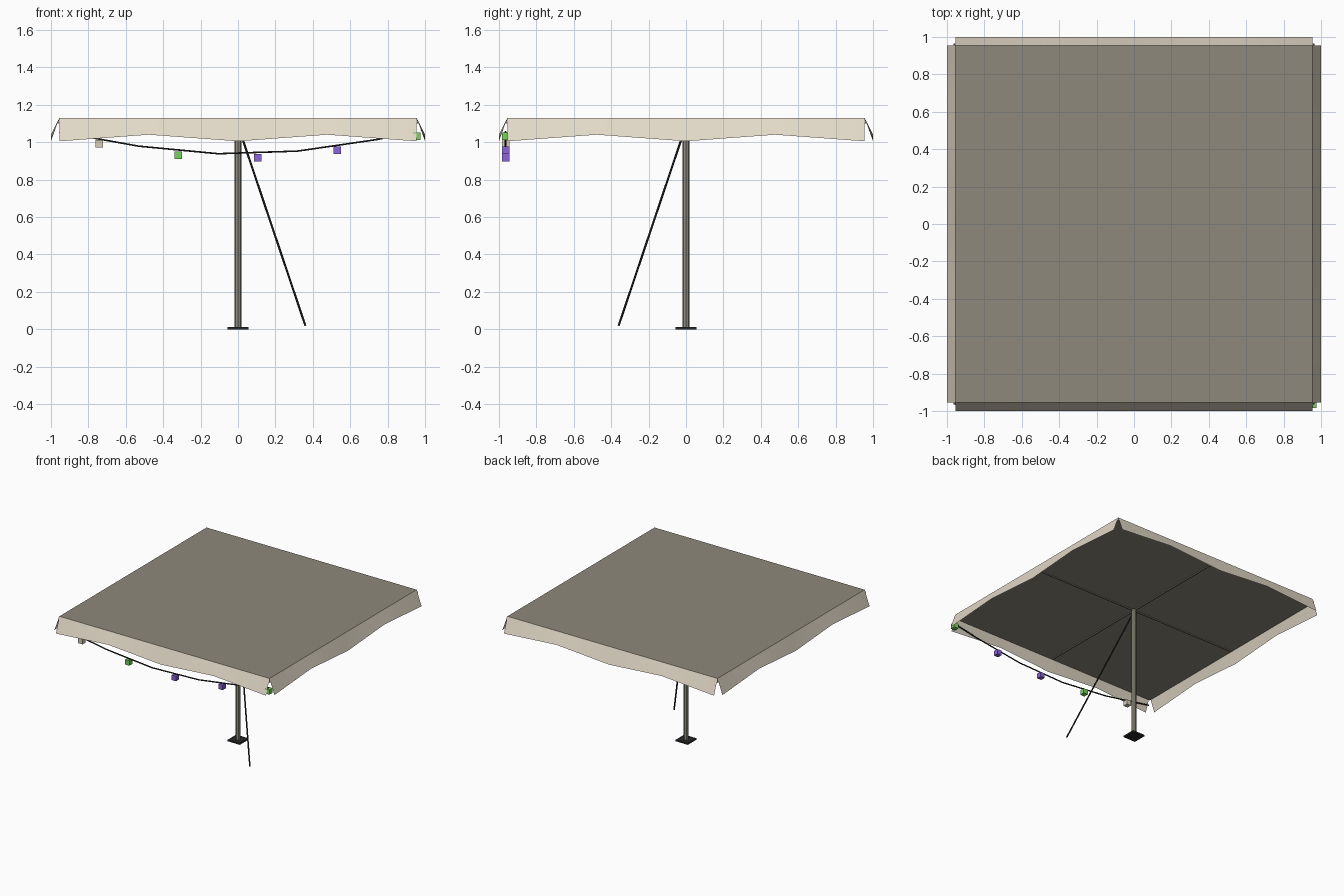
import bpy, bmesh, math
from mathutils import Vector, Matrix

cube = bpy.data.objects.get("Cube")
if cube:
    bpy.data.objects.remove(cube, do_unlink=True)


def material(name, r, g, b):
    def lin(c):
        c /= 255
        return c / 12.92 if c <= 0.04045 else ((c + 0.055) / 1.055) ** 2.4
    mat = bpy.data.materials.new(name)
    mat.use_nodes = True
    colour = (lin(r), lin(g), lin(b), 1)
    mat.diffuse_color = colour
    mat.node_tree.nodes["Principled BSDF"].inputs["Base Color"].default_value = colour
    return mat


ROOF = material("roof_canvas", 141, 136, 123)
CREAM = material("cream_canvas", 227, 218, 200)
POLE = material("pole_grey", 146, 142, 127)
BLACK = material("black", 40, 40, 40)
GREEN = material("lantern_green", 118, 212, 92)
PURPLE = material("lantern_purple", 138, 102, 218)
BEIGE = material("lantern_beige", 215, 205, 185)


def finish(name, bm, mat):
    mesh = bpy.data.meshes.new(name)
    bm.to_mesh(mesh)
    bm.free()
    mesh.materials.append(mat)
    obj = bpy.data.objects.new(name, mesh)
    bpy.context.collection.objects.link(obj)
    return obj


def box(name, centre, size, mat):
    bm = bmesh.new()
    bmesh.ops.create_cube(bm, size=1)
    bmesh.ops.scale(bm, vec=size, verts=bm.verts)
    bmesh.ops.translate(bm, vec=centre, verts=bm.verts)
    return finish(name, bm, mat)


def rod(name, start, end, radius, sides, mat):
    a, b = Vector(start), Vector(end)
    bm = bmesh.new()
    turn = (b - a).to_track_quat("Z", "Y").to_matrix().to_4x4()
    bmesh.ops.create_cone(bm, cap_ends=True, segments=sides, radius1=radius,
                          radius2=radius, depth=(b - a).length,
                          matrix=Matrix.Translation((a + b) / 2) @ turn)
    return finish(name, bm, mat)


HALF, TOP, UNDER = 0.955, 1.13, 1.10

# Canvas roof: a thin slab, slightly wider at its underside
bm = bmesh.new()
bmesh.ops.create_cube(bm, size=2)
for v in bm.verts:
    half, z = (HALF, TOP) if v.co.z > 0 else (0.964, UNDER)
    v.co = (v.co.x * half, v.co.y * half, z)
finish("canopy_roof", bm, ROOF)

# Flared valances with a wavy hem, one on each side
for i, side in enumerate(("front", "left", "back", "right")):
    bm = bmesh.new()
    rows = []
    for k in range(9):
        x = HALF * (k / 4 - 1)
        hem = 1.023 - 0.0175 * math.cos(k * math.pi / 2)
        rows.append((bm.verts.new((x, -HALF, TOP)), bm.verts.new((x, -1, hem))))
    for (a, b), (c, d) in zip(rows, rows[1:]):
        bm.faces.new((a, b, d, c)).smooth = True
    bmesh.ops.rotate(bm, verts=bm.verts, matrix=Matrix.Rotation(i * math.pi / 2, 3, "Z"))
    finish("valance_" + side, bm, CREAM)

# Pole, foot, cross beams and guy rope
rod("pole", (0, 0, 0.01), (0, 0, UNDER), 0.02, 8, POLE)
box("foot_plate", (0, 0, 0.0065), (0.11, 0.11, 0.013), BLACK)
box("beam_across", (0, 0, 1.097), (1.9, 0.01, 0.01), ROOF)
box("beam_along", (0, 0, 1.097), (0.01, 1.9, 0.01), ROOF)
rod("guy_rope", (0, 0, 1.09), (0.36, -0.36, 0.02), 0.006, 6, BLACK)


# Sagging cord with hanging lanterns
def cord_point(t):
    return Vector((HALF * (2 * t - 1), -0.965, 1.055 - 0.118 * math.sin(math.pi * t)))


curve = bpy.data.curves.new("lantern_cord", "CURVE")
curve.dimensions = "3D"
curve.bevel_depth = 0.005
curve.bevel_resolution = 1
spline = curve.splines.new("POLY")
spline.points.add(5)
for k, p in enumerate(spline.points):
    p.co = (*cord_point(min(2 * k / 9, 1)), 1)
curve.materials.append(BLACK)
cord = bpy.data.objects.new("lantern_cord", curve)
bpy.context.collection.objects.link(cord)

for k, mat in enumerate((BEIGE, GREEN, PURPLE, PURPLE, GREEN)):
    centre = cord_point((2 * k + 1) / 9) - Vector((0, 0, 0.022))
    box("lantern_%d" % (k + 1), centre, (0.04, 0.04, 0.04), mat)
